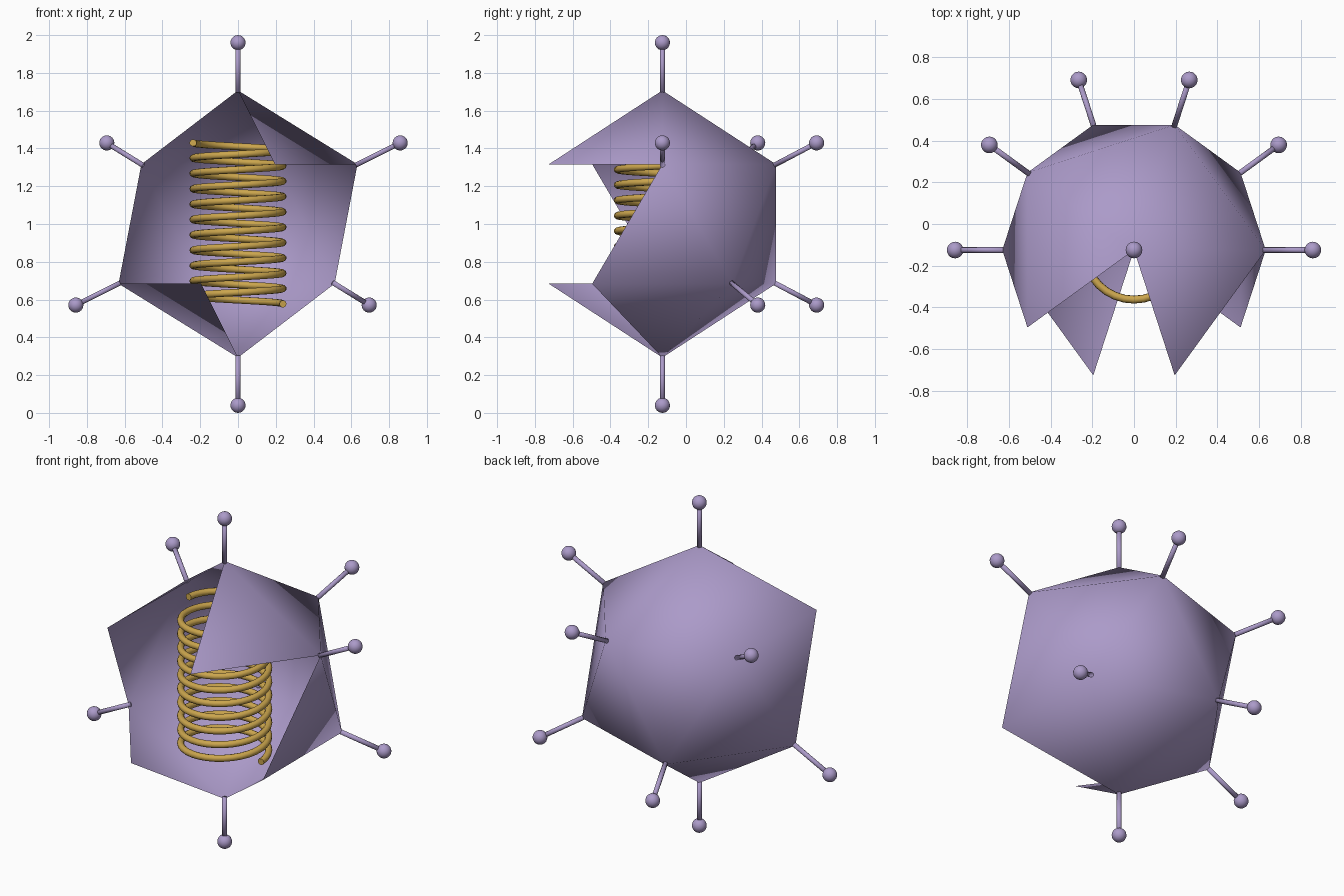
import bpy, bmesh, math
from mathutils import Vector

if "Cube" in bpy.data.objects:
    bpy.data.objects.remove(bpy.data.objects["Cube"])

CENTRE = Vector((0, -0.125, 1.0))
R = 0.707          # shell radius
BALL_DIST = 0.96   # spike ball distance from centre
BALL_R = 0.04


def material(name, rgb):
    m = bpy.data.materials.new(name)
    m.diffuse_color = (*rgb, 1)
    m.use_nodes = True
    m.node_tree.nodes["Principled BSDF"].inputs["Base Color"].default_value = m.diffuse_color
    return m


purple = material("lavender", (0.41, 0.325, 0.585))
gold = material("gold", (0.60, 0.38, 0.075))


def finish(name, bm, mat):
    for f in bm.faces:
        f.smooth = True
    me = bpy.data.meshes.new(name)
    bm.to_mesh(me)
    bm.free()
    me.materials.append(mat)
    ob = bpy.data.objects.new(name, me)
    bpy.context.collection.objects.link(ob)
    return ob


# open shell: icosahedron with the front faces cut away
bm = bmesh.new()
bmesh.ops.create_icosphere(bm, subdivisions=1, radius=R)
corners = [v.co.normalized() for v in bm.verts]
front = [f for f in bm.faces if f.calc_center_median().y < -0.37 * R]
bmesh.ops.delete(bm, geom=front, context='FACES')
bmesh.ops.translate(bm, verts=bm.verts, vec=CENTRE)
finish("shell", bm, purple)

# spikes: a thin rod and a ball on every corner not facing the front
for i, d in enumerate(c for c in corners if c.y > -0.3):
    turn = d.to_track_quat('Z', 'Y').to_matrix().to_4x4()
    bm = bmesh.new()
    bmesh.ops.create_cone(bm, cap_ends=True, segments=16, radius1=0.0135, radius2=0.0135,
                          depth=BALL_DIST - R + 0.01)
    bmesh.ops.translate(bm, verts=bm.verts, vec=(0, 0, (BALL_DIST + R - 0.01) / 2))
    bmesh.ops.transform(bm, matrix=turn, verts=bm.verts)
    bmesh.ops.translate(bm, verts=bm.verts, vec=CENTRE)
    finish(f"spike_rod_{i}", bm, purple)

    bm = bmesh.new()
    bmesh.ops.create_uvsphere(bm, u_segments=20, v_segments=12, radius=BALL_R)
    bmesh.ops.translate(bm, verts=bm.verts, vec=CENTRE + d * BALL_DIST)
    finish(f"spike_ball_{i}", bm, purple)

# coiled spring inside the shell
TURNS, STEPS, COIL_R, Z0, Z1 = 10.5, 32, 0.238, 0.577, 1.43
n = int(TURNS * STEPS)
cu = bpy.data.curves.new("spring", 'CURVE')
cu.dimensions = '3D'
cu.bevel_depth = 0.019
cu.bevel_resolution = 3
cu.use_fill_caps = True
sp = cu.splines.new('POLY')
sp.points.add(n)
for k, p in enumerate(sp.points):
    a = 2 * math.pi * k / STEPS
    p.co = (COIL_R * math.cos(a), CENTRE.y + COIL_R * math.sin(a), Z0 + (Z1 - Z0) * k / n, 1)
cu.materials.append(gold)
bpy.context.collection.objects.link(bpy.data.objects.new("spring", cu))
